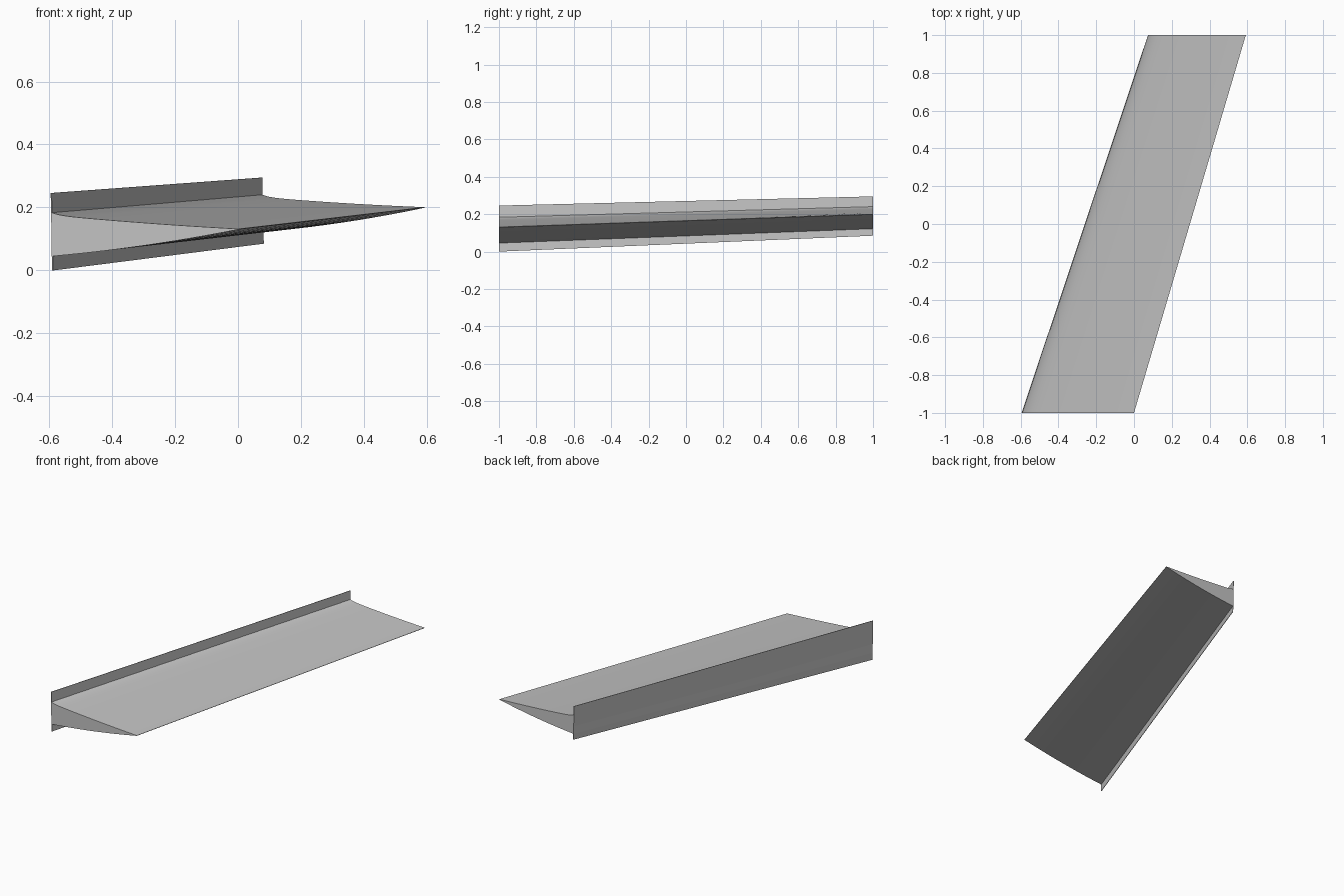
import bpy, bmesh, math

cube = bpy.data.objects.get("Cube")
if cube:
    bpy.data.objects.remove(cube, do_unlink=True)

grey = bpy.data.materials.new("plain grey")
grey.use_nodes = True
COLOUR = (0.55, 0.55, 0.55, 1)
grey.diffuse_color = COLOUR
grey.node_tree.nodes["Principled BSDF"].inputs["Base Color"].default_value = COLOUR


def loft(name, front, back):
    """Solid between two matching closed outlines."""
    bm = bmesh.new()
    a = [bm.verts.new(p) for p in front]
    b = [bm.verts.new(p) for p in back]
    n = len(a)
    for i in range(n):
        j = (i + 1) % n
        bm.faces.new((a[i], a[j], b[j], b[i]))
    bm.faces.new(a)
    bm.faces.new(b)
    bmesh.ops.recalc_face_normals(bm, faces=bm.faces)
    mesh = bpy.data.meshes.new(name)
    bm.to_mesh(mesh)
    bm.free()
    mesh.materials.append(grey)
    obj = bpy.data.objects.new(name, mesh)
    bpy.context.collection.objects.link(obj)
    bpy.ops.object.select_all(action='DESELECT')
    obj.select_set(True)
    bpy.context.view_layer.objects.active = obj
    bpy.ops.object.shade_smooth_by_angle(angle=math.radians(30))
    return obj


def blade_section(y, root_x, tip_x, top, bottom, tip, steps=16):
    """Tapered section, filleted at the top of its root and bulging below."""
    upper, lower = [], []
    for i in range(steps + 1):
        t = (i / steps) ** 1.5
        x = root_x + (tip_x - root_x) * t
        bow = 4 * t * (1 - t)
        fillet = 0.008 * math.exp(-t / 0.04)
        upper.append((x, y, top - 0.008 + (tip - top + 0.008) * t - 0.003 * bow + fillet))
        lower.append((x, y, bottom + (tip - 0.002 - bottom) * t - 0.008 * bow))
    return upper + lower[::-1]


def plate_section(y, x, bottom, top, thick=0.003):
    """Thin upright strip, leaning very slightly outward."""
    lean = 0.005
    return [(x, y, top), (x + thick, y, top),
            (x + thick + lean, y, bottom), (x + lean, y, bottom)]


# Swept wedge-shaped blade
loft("blade",
     blade_section(-1, -0.592, 0.0, 0.184, 0.045, 0.132),
     blade_section(1, 0.077, 0.592, 0.241, 0.122, 0.201))

# Upright plate along the thick edge
loft("edge_plate",
     plate_section(-1, -0.595, 0.0, 0.246),
     plate_section(1, 0.074, 0.085, 0.295))
